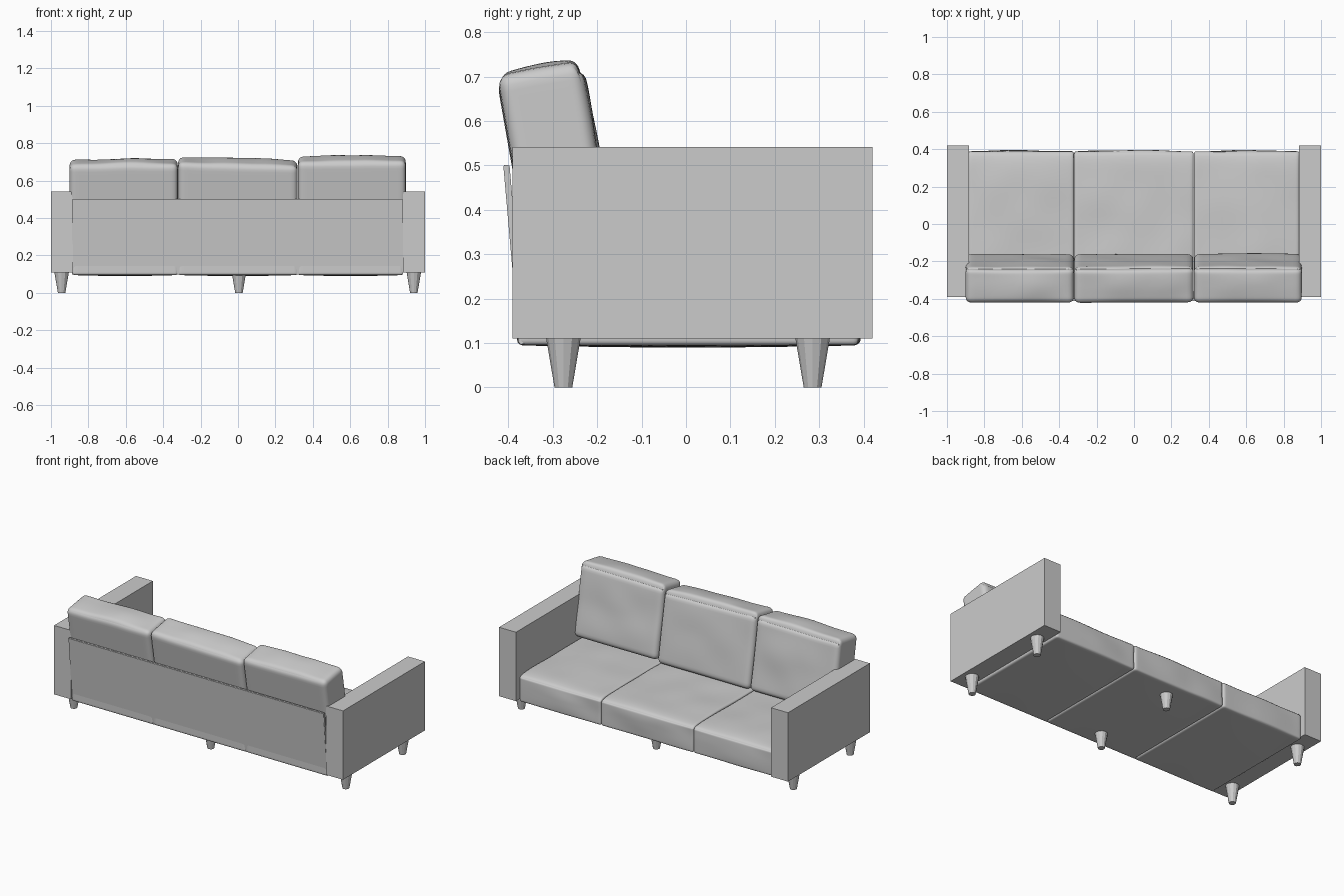
import bpy, bmesh, math
from mathutils import Vector, Matrix, noise

if "Cube" in bpy.data.objects:
    bpy.data.objects.remove(bpy.data.objects["Cube"])


def add_object(name, bm, smooth=False):
    mesh = bpy.data.meshes.new(name)
    bm.to_mesh(mesh)
    bm.free()
    for p in mesh.polygons:
        p.use_smooth = smooth
    ob = bpy.data.objects.new(name, mesh)
    bpy.context.collection.objects.link(ob)
    return ob


def box(name, lo, hi, bevel=0.0):
    lo, hi = Vector(lo), Vector(hi)
    bm = bmesh.new()
    bmesh.ops.create_cube(bm, size=1)
    for v in bm.verts:
        v.co = (lo + hi) / 2 + v.co * (hi - lo)
    if bevel:
        bmesh.ops.bevel(bm, geom=bm.edges[:], offset=bevel, segments=2, affect='EDGES')
    return add_object(name, bm)


def cushion(name, size, centre, radius, tilt=0, puff=(0, 0, 0), crown=0, droop=0, seed=0):
    """Rounded soft box. puff bulges the +y, +z and -z faces, crown slopes the top
    along x, droop softens the top front edge."""
    half = Vector(size) / 2
    core = half - Vector((radius,) * 3)
    bm = bmesh.new()
    bmesh.ops.create_cube(bm, size=2)
    bmesh.ops.subdivide_edges(bm, edges=bm.edges[:], cuts=25, use_grid_fill=True)
    for v in bm.verts:
        # crowd the grid lines toward the edges, then round off the corners
        u = Vector([math.sin(c * math.pi / 2) for c in v.co])
        p = Vector([u[i] * half[i] for i in range(3)])
        inner = Vector([max(-core[i], min(core[i], p[i])) for i in range(3)])
        p = inner + (p - inner).normalized() * radius
        bx, by, bz = [1 - c * c for c in u]
        wob = noise.noise(p * 5 + Vector((seed * 7.3, 0, 0))) * 0.01
        front, top = max(u.y, 0), max(u.z, 0)
        p.y += (puff[0] * bx * bz + wob * (bx + bz) / 2) * front
        p.z += (puff[1] * bx * by + wob * (bx + by) / 2 + crown * u.x) * top
        p.z -= droop * front ** 14 * top
        p.z -= puff[2] * bx * by * max(-u.z, 0)
        v.co = p
    bm.transform(Matrix.Translation(centre) @ Matrix.Rotation(math.radians(tilt), 4, 'X'))
    return add_object(name, bm, smooth=True)


# Arms
for side, s in (("left", -1), ("right", 1)):
    x0, x1 = sorted((s * 0.883, s * 1.0))
    box(side + "_arm", (x0, -0.39, 0.11), (x1, 0.42, 0.541))

# Seat cushions and leaning back cushions
spans = [(-0.886, -0.322, 0.703, 0.002), (-0.320, 0.318, 0.704, -0.009), (0.320, 0.883, 0.718, 0.002)]
for i, (x0, x1, top, crown) in enumerate(spans):
    xc = (x0 + x1) / 2
    cushion(f"seat_cushion_{i + 1}", (x1 - x0, 0.768, 0.170), (xc, 0.004, 0.180), 0.012,
            puff=(0.005, 0.008, 0.005), droop=0.015, seed=i)
    wide = 0.014 if i != 1 else 0
    cushion(f"back_cushion_{i + 1}", (x1 - x0 + wide, 0.193, 0.45),
            (xc + (i - 1) * wide / 2, -0.291, top - 0.222), 0.030,
            tilt=10, puff=(0.006, 0.010, 0), crown=crown, droop=0.018, seed=i + 4)

# Thin leaning back panel
panel = box("back_panel", (-0.887, -0.014, 0), (0.882, 0, 0.405), bevel=0.002)
panel.location = (0, -0.362, 0.098)
panel.rotation_euler.x = math.radians(5)

# Tapered legs under the arms and the middle
for x, xname in ((-0.943, "left"), (0.005, "middle"), (0.94, "right")):
    for y, yname in ((-0.276, "rear"), (0.285, "front")):
        bm = bmesh.new()
        bmesh.ops.create_cone(bm, cap_ends=True, segments=12, radius1=0.02, radius2=0.039,
                              depth=0.112, matrix=Matrix.Translation((x, y, 0.056)))
        add_object(f"{xname}_{yname}_leg", bm)
